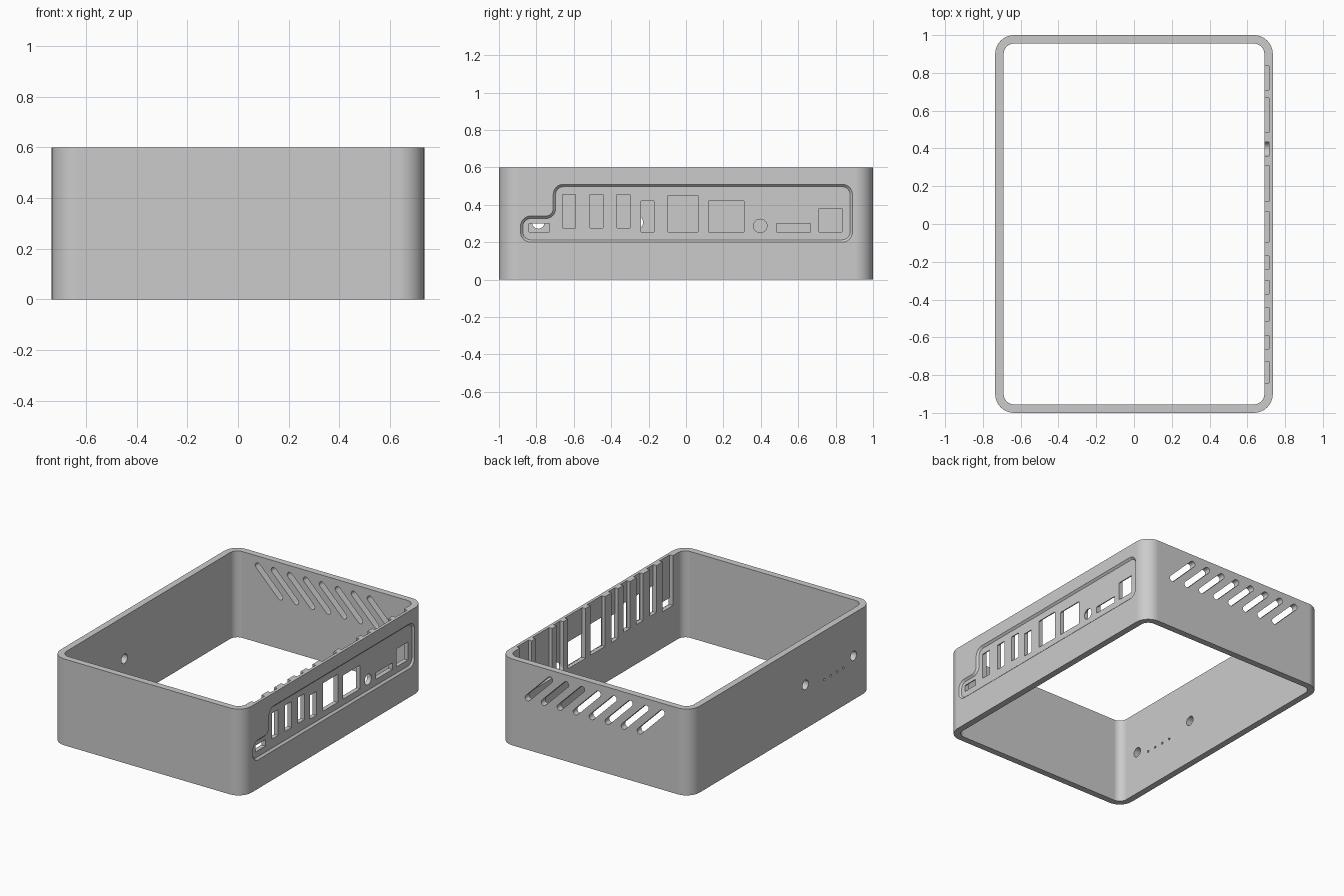
import bpy, bmesh
from math import sin, cos, pi
from mathutils import Vector

if "Cube" in bpy.data.objects:
    bpy.data.objects.remove(bpy.data.objects["Cube"])

grey = bpy.data.materials.new("matte_grey")
grey.use_nodes = True
colour = (0.6, 0.6, 0.6, 1)
grey.diffuse_color = colour
grey.node_tree.nodes["Principled BSDF"].inputs["Base Color"].default_value = colour

PLACE = {"x": lambda d, p: (d, p[0], p[1]),
         "y": lambda d, p: (p[0], d, p[1]),
         "z": lambda d, p: (p[0], p[1], d)}


def fillet(corners, steps=8):
    """Round each (u, v, radius) corner of a right-angled outline."""
    out = []
    for i, (u, v, r) in enumerate(corners):
        p = Vector((u, v))
        a = (Vector(corners[i - 1][:2]) - p).normalized() * r
        b = (Vector(corners[(i + 1) % len(corners)][:2]) - p).normalized() * r
        for k in range(steps + 1):
            t = k / steps * pi / 2
            out.append(p + a * (1 - sin(t)) + b * (1 - cos(t)))
    return out


def rect(u0, u1, v0, v1):
    return [(u0, v0), (u1, v0), (u1, v1), (u0, v1)]


def rounded(half_u, half_v, r):
    return fillet([(u, v, r) for u, v in rect(-half_u, half_u, -half_v, half_v)])


def circle(u, v, r, n=24):
    return [(u + r * cos(2 * pi * k / n), v + r * sin(2 * pi * k / n)) for k in range(n)]


def slot(u, v, half, r, angle, n=8):
    """Straight slot with round ends, turned by an angle."""
    out = []
    for end in (0, 1):
        a = angle + pi * end
        cu, cv = u + half * cos(a), v + half * sin(a)
        for k in range(n + 1):
            t = a - pi / 2 + pi * k / n
            out.append((cu + r * cos(t), cv + r * sin(t)))
    return out


def prism(name, axis, d0, d1, outline, outline_end=None):
    bm = bmesh.new()
    lo = [bm.verts.new(PLACE[axis](d0, p)) for p in outline]
    hi = [bm.verts.new(PLACE[axis](d1, p)) for p in outline_end or outline]
    bm.faces.new(lo)
    bm.faces.new(hi)
    for i in range(len(lo)):
        bm.faces.new((lo[i - 1], lo[i], hi[i], hi[i - 1]))
    bmesh.ops.recalc_face_normals(bm, faces=bm.faces)
    mesh = bpy.data.meshes.new(name)
    bm.to_mesh(mesh)
    bm.free()
    mesh.materials.append(grey)
    obj = bpy.data.objects.new(name, mesh)
    bpy.context.collection.objects.link(obj)
    return obj


def cut(*args):
    """Subtract a prism from the case and delete it."""
    tool = prism("cutter", *args)
    tool.hide_render = True
    mod = case.modifiers.new("cut", "BOOLEAN")
    mod.operation, mod.solver, mod.object = "DIFFERENCE", "EXACT", tool
    bpy.context.view_layer.objects.active = case
    bpy.ops.object.modifier_apply(modifier=mod.name)
    bpy.data.objects.remove(tool)


# Open rectangular case wall
W, L, H, T = 0.735, 1.0, 0.6, 0.045
case = prism("case_frame", "z", 0, H, rounded(W, L, 0.1))
cut("z", -0.1, H + 0.1, rounded(W - T, L - T, 0.055))


# Stepped port panel recess with sloping edges
def panel(d):
    y0, y1, ys, z0, z1, zs = -0.885 + d, 0.89 - d, -0.71 + d, 0.2 + d, 0.51 - d, 0.34 - d
    r, r_in = 0.055 - d, 0.04 + d
    return fillet([(y0, z0, r), (y1, z0, r), (y1, z1, r),
                   (ys, z1, r), (ys, zs, r_in), (y0, zs, r)])


cut("x", W - 0.013, W + 0.01, panel(0.013), panel(-0.01))

# Ports, each with an inner channel open to the top
ports = [(-0.84, -0.73, 0.255, 0.3), (-0.24, -0.17, 0.255, 0.42),
         (-0.095, 0.065, 0.255, 0.45), (0.12, 0.31, 0.255, 0.42),
         (0.485, 0.665, 0.255, 0.3), (0.71, 0.835, 0.255, 0.38)]
ports += [(y, y + 0.07, 0.275, 0.455) for y in (-0.66, -0.513, -0.37)]
IN, MID, OUT = W - T - 0.02, W - 0.02, W + 0.05
for y0, y1, z0, z1 in ports:
    cut("x", IN, MID, rect(y0 - 0.001, y1 + 0.001, z0 - 0.001, H + 0.1))
    cut("x", MID - 0.01, OUT, rect(y0, y1, z0, z1))

# Round power socket with a round-bottomed channel
py, pz, pr = 0.397, 0.287, 0.037
arch = [(py + pr * cos(pi + pi * k / 12), pz + pr * sin(pi + pi * k / 12)) for k in range(13)]
cut("x", IN, MID, arch + [(py + pr, H + 0.1), (py - pr, H + 0.1)])
cut("x", MID - 0.01, OUT, circle(py, pz, pr - 0.001))

# Slanted vents in the back wall
for i in range(8):
    cut("y", L - 0.1, L + 0.1, slot((i - 3.5) * 0.123, 0.447, 0.122, 0.02, pi * 0.75))

# Button holes and indicator pinholes in the left-hand wall
for y in (-0.79, -0.262):
    cut("x", -W - 0.1, -W + 0.1, circle(y, 0.305, 0.033))
for i in range(4):
    cut("x", -W - 0.1, -W + 0.1, circle(-0.68 + i * 0.07, 0.262, 0.008, 12))

# Smooth corners, crisp edges
bpy.ops.object.select_all(action="DESELECT")
case.select_set(True)
bpy.context.view_layer.objects.active = case
bpy.ops.object.shade_smooth_by_angle(angle=pi / 6)
weighted = case.modifiers.new("even_shading", "WEIGHTED_NORMAL")
weighted.keep_sharp = True
